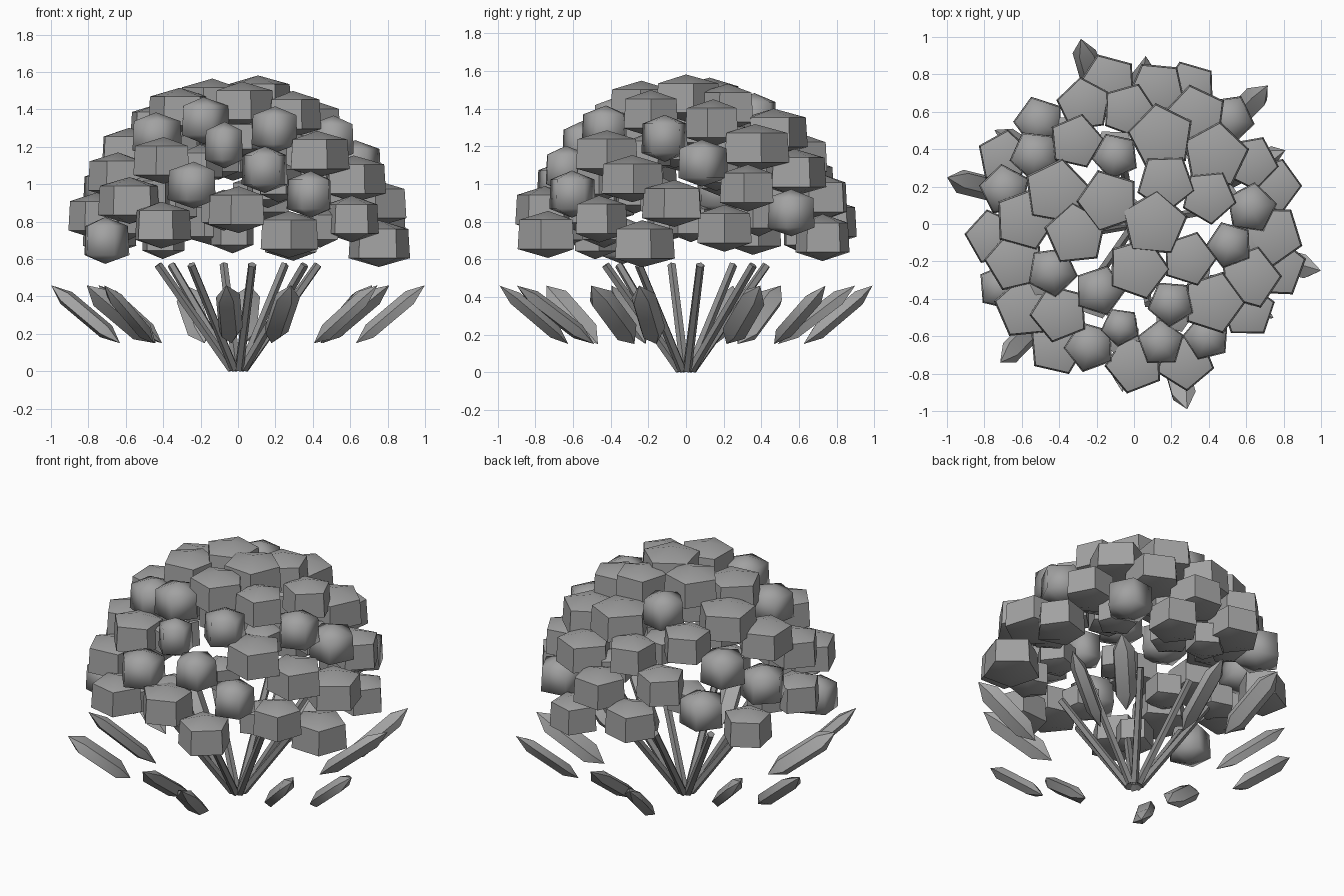
import bpy, math, random
from mathutils import Vector

if "Cube" in bpy.data.objects:
    bpy.data.objects.remove(bpy.data.objects["Cube"])

random.seed(4)
GOLDEN = math.radians(137.508)


def grey(name, v):
    m = bpy.data.materials.new(name)
    m.diffuse_color = (v, v, v, 1)
    m.use_nodes = True
    m.node_tree.nodes["Principled BSDF"].inputs["Base Color"].default_value = m.diffuse_color
    return m


HEAD, STEM, LEAF = grey("head", 0.36), grey("stem", 0.26), grey("leaf", 0.38)


def polar(r, ang, z):
    return Vector((r * math.cos(ang), r * math.sin(ang), z))


def make_object(name, verts, faces, mat, smooth_angle=0):
    mesh = bpy.data.meshes.new(name)
    mesh.from_pydata(verts, [], faces)
    mesh.materials.append(mat)
    mesh.update()
    ob = bpy.data.objects.new(name, mesh)
    bpy.context.collection.objects.link(ob)
    if smooth_angle:
        bpy.ops.object.select_all(action='DESELECT')
        ob.select_set(True)
        bpy.context.view_layer.objects.active = ob
        bpy.ops.object.shade_smooth_by_angle(angle=math.radians(smooth_angle))
    return ob


def bud(name, mat, center, rx, ry, half, ring, spin=0.0, axis=None, roll=0.0,
        taper=0.0, n=5, smooth_angle=0):
    """n-sided prism between two rings, closed by a pointed cap at each end."""
    pts = [Vector((0, 0, -half))]
    for z, f in ((-ring, 1 + taper), (ring, 1 - taper)):
        for k in range(n):
            a = spin + 2 * math.pi * k / n
            pts.append(Vector((rx * f * math.cos(a), ry * f * math.sin(a), z)))
    pts.append(Vector((0, 0, half)))
    if axis:  # z follows the axis, roll turns the blade around it
        w = axis.normalized()
        u0 = Vector((0, 0, 1)).cross(w).normalized()
        v0 = w.cross(u0)
        u = u0 * math.cos(roll) + v0 * math.sin(roll)
        v = w.cross(u)
        pts = [u * p.x + v * p.y + w * p.z for p in pts]
    faces = []
    for k in range(n):
        a, b = 1 + k, 1 + (k + 1) % n
        faces += [(0, b, a), (a, b, b + n, a + n), (a + n, b + n, 2 * n + 1)]
    return make_object(name, [p + center for p in pts], faces, mat, smooth_angle)


# flower heads: golden-angle spiral over a dome, radii in centimetres
SIZES = [17, 16, 16, 15, 16, 14, 12, 13, 14, 17, 12, 17, 13, 12, 14, 10,
         17, 16, 16, 14, 15, 13, 13, 12, 16, 15, 16, 14, 13, 14, 13, 12,
         15, 16, 16, 13, 15, 13, 14, 14, 15, 15, 14, 14, 15, 14, 12, 16]
for i, s in enumerate(SIZES):
    c = 1 - (i + 0.5) * 0.0183
    pos = polar(0.795 * math.sqrt(1 - c * c), i * GOLDEN, 0.565 + 0.9 * c)
    r = s / 100 * 1.05
    bud("flower_head", HEAD, pos, r, r, 0.125, 0.078, taper=0.03,
        spin=random.uniform(0, 2 * math.pi),
        smooth_angle=80 if s < 14 else 50)

# smaller heads filling the gaps just inside the dome
for i in range(20):
    c = 1 - (i + 0.5) * 0.042
    pos = polar(0.64 * math.sqrt(1 - c * c), i * GOLDEN + 2.4, 0.58 + 0.72 * c)
    bud("inner_head", HEAD, pos, 0.12, 0.12, 0.11, 0.065, smooth_angle=50,
        spin=random.uniform(0, 2 * math.pi))

# stems fanning out from the base
for k in range(8):
    a = math.radians(10 + 45 * k)
    lo, hi = polar(0.035, a, 0.012), polar(0.435, a, 0.57)
    d = (hi - lo).normalized()
    u = Vector((0, 0, 1)).cross(d).normalized()
    v = d.cross(u)
    n = 5
    verts = [p + (u * math.cos(t) + v * math.sin(t)) * rad
             for p, rad in ((lo, 0.025), (hi, 0.023))
             for t in [2 * math.pi * j / n for j in range(n)]]
    faces = [(j, (j + 1) % n, n + (j + 1) % n, n + j) for j in range(n)]
    faces += [tuple(range(n))[::-1], tuple(range(n, 2 * n))]
    make_object("stem", verts, faces, STEM)

# leaves: two alternating rings, tips rising outwards
for start, r0, r1, z0, z1 in ((-14, 0.65, 1.03, 0.15, 0.46),
                              (26, 0.49, 0.90, 0.15, 0.46)):
    for k in range(6):
        a = math.radians(start + 60 * k)
        lo, hi = polar(r0, a, z0), polar(r1, a, z1)
        half = (hi - lo).length / 2
        bud("leaf", LEAF, (lo + hi) / 2, 0.07, 0.04, half, half * 0.58,
            axis=hi - lo, roll=random.uniform(-0.8, 0.8), smooth_angle=40)
